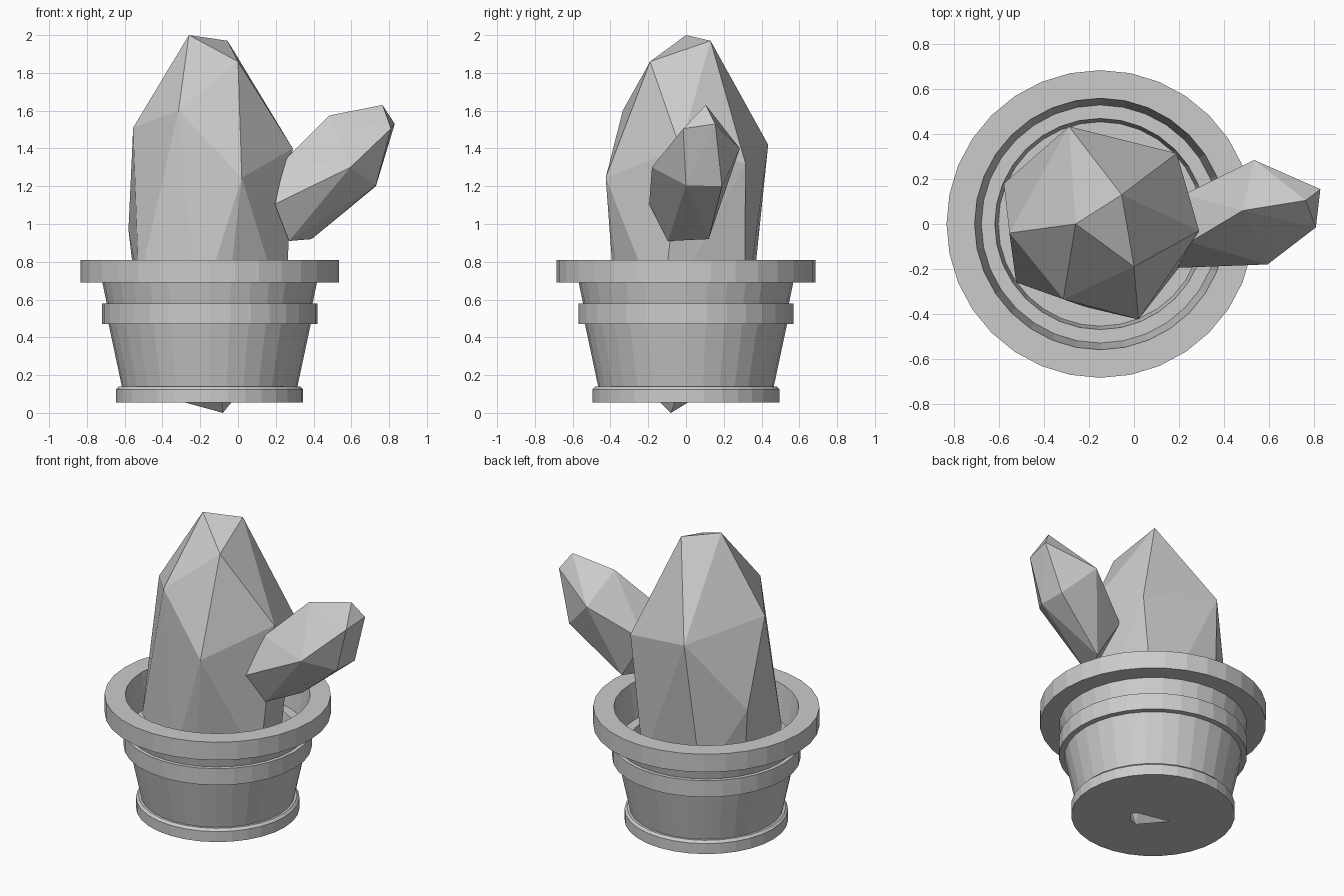
import bpy, bmesh, math

CX = -0.15   # pot axis
SIDES = 32


def finish(bm, name):
    bmesh.ops.recalc_face_normals(bm, faces=bm.faces)
    mesh = bpy.data.meshes.new(name)
    bm.to_mesh(mesh)
    bm.free()
    obj = bpy.data.objects.new(name, mesh)
    bpy.context.collection.objects.link(obj)
    return obj


def lathe(name, profile):
    """Revolve an (r, z) profile round the pot axis and cap both ends."""
    bm = bmesh.new()
    rings = []
    for r, z in profile:
        rings.append([bm.verts.new((CX + r * math.cos(2 * math.pi * i / SIDES),
                                    r * math.sin(2 * math.pi * i / SIDES), z))
                      for i in range(SIDES)])
    for a, b in zip(rings, rings[1:]):
        for i in range(SIDES):
            j = (i + 1) % SIDES
            bm.faces.new((a[i], a[j], b[j], b[i]))
    bm.faces.new(rings[0][::-1])
    bm.faces.new(rings[-1])
    return finish(bm, name)


def faceted(name, points):
    """Low-poly lump: the convex hull of a few corner points."""
    bm = bmesh.new()
    for p in points:
        bm.verts.new(p)
    hull = bmesh.ops.convex_hull(bm, input=bm.verts[:])
    loose = {g for g in hull["geom_interior"] + hull["geom_unused"]
             if isinstance(g, bmesh.types.BMVert)}
    bmesh.ops.delete(bm, geom=list(loose), context='VERTS')
    return finish(bm, name)


# Pot: foot, tapered wall, band, neck, rim, then down inside to the soil
lathe("pot", [
    (0.495, 0.055), (0.495, 0.125), (0.48, 0.14), (0.465, 0.14),
    (0.535, 0.47), (0.57, 0.47), (0.57, 0.58), (0.545, 0.58),
    (0.568, 0.69), (0.685, 0.69), (0.685, 0.81), (0.56, 0.81),
    (0.53, 0.58), (0.47, 0.58), (0.455, 0.48)])

# Main cactus stem: crown, shoulders, and the root end poking out below
faceted("cactus_stem", [
    (-0.26, 0.0, 2.0), (-0.055, 0.13, 1.97), (0.0, -0.19, 1.86),
    (-0.315, -0.335, 1.6), (-0.555, -0.04, 1.51), (-0.29, 0.435, 1.42),
    (0.29, -0.03, 1.4), (0.19, 0.315, 1.32), (0.02, -0.425, 1.245),
    (-0.58, 0.18, 0.97), (-0.525, -0.26, 0.68),
    (-0.215, -0.37, 0.5), (0.25, -0.13, 0.5), (0.1, 0.31, 0.5),
    (-0.35, 0.34, 0.5), (-0.48, 0.1, 0.11), (0.1, 0.0, 0.22),
    (-0.1, -0.3, 0.21), (-0.08, -0.08, 0.0)])

# Side arm leaning out to the right
faceted("cactus_arm", [
    (0.765, 0.105, 1.63), (0.83, 0.155, 1.53), (0.81, -0.015, 1.505),
    (0.485, 0.06, 1.575), (0.535, 0.285, 1.40), (0.595, -0.18, 1.30),
    (0.605, -0.095, 1.39), (0.73, 0.0, 1.205), (0.73, 0.19, 1.2),
    (0.195, -0.195, 1.105), (0.27, -0.095, 0.91), (0.39, 0.12, 0.92),
    (0.25, -0.08, 1.34), (0.22, 0.13, 1.2)])
